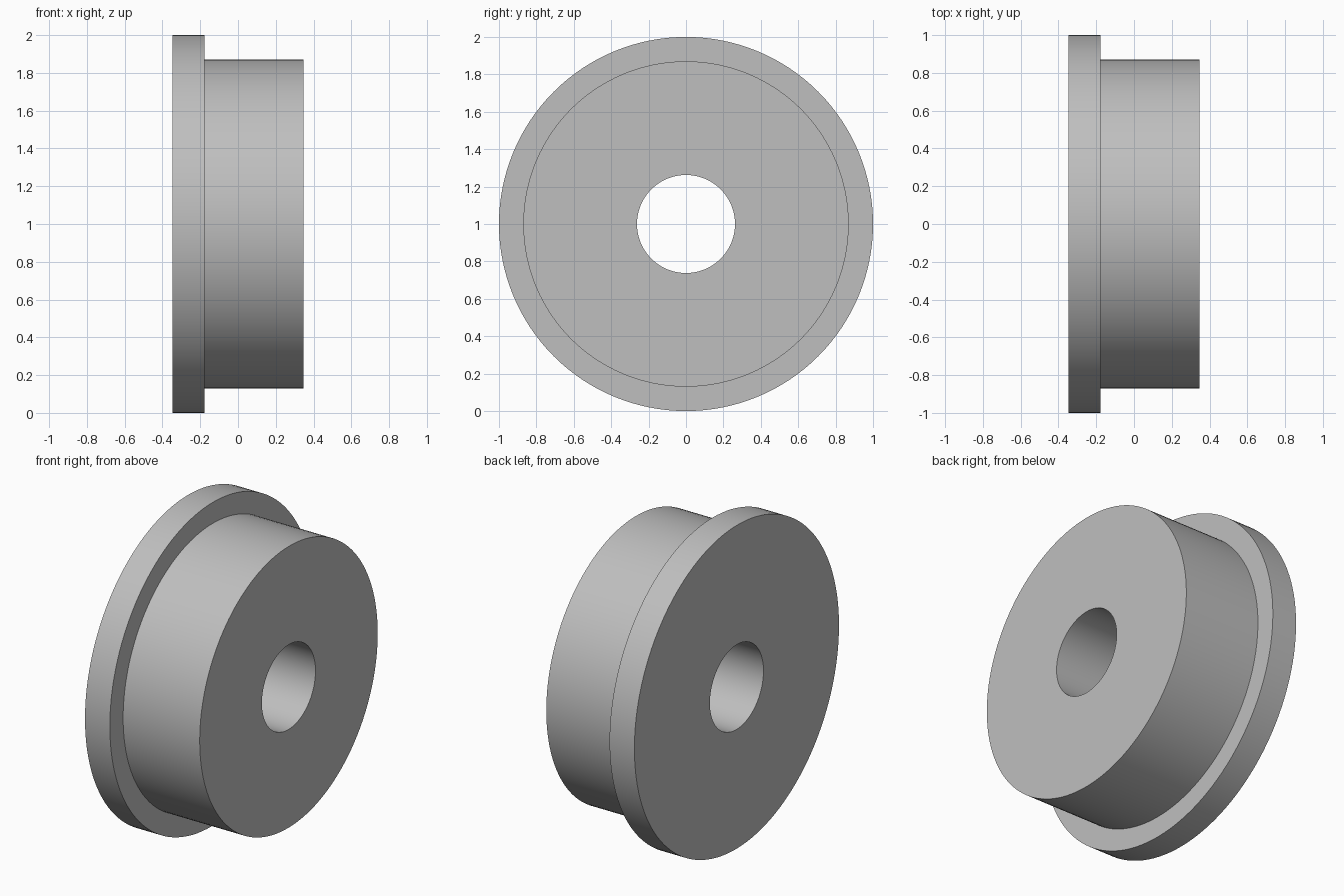
import bpy, bmesh, math
from mathutils import Matrix, Vector

cube = bpy.data.objects.get("Cube")
if cube:
    bpy.data.objects.remove(cube, do_unlink=True)

# Plain grey finish
grey = bpy.data.materials.new("plain_grey")
grey.use_nodes = True
colour = (0.52, 0.52, 0.52, 1)
grey.diffuse_color = colour
grey.node_tree.nodes["Principled BSDF"].inputs["Base Color"].default_value = colour

SEGMENTS = 128
FLANGE_RADIUS, BARREL_RADIUS, BORE_RADIUS = 1.0, 0.87, 0.262
LEFT, STEP, RIGHT = -0.347, -0.177, 0.347

# Closed cross-section (x, radius): bore, flange, step, barrel
profile = [
    (LEFT, BORE_RADIUS), (LEFT, FLANGE_RADIUS),
    (STEP, FLANGE_RADIUS), (STEP, BARREL_RADIUS),
    (RIGHT, BARREL_RADIUS), (RIGHT, BORE_RADIUS),
]

# Spin the section round the x axis
bm = bmesh.new()
verts = [bm.verts.new((x, 0, r)) for x, r in profile]
edges = [bm.edges.new((a, b)) for a, b in zip(verts, verts[1:] + verts[:1])]
bmesh.ops.spin(bm, geom=verts + edges, cent=(0, 0, 0), axis=(1, 0, 0),
               angle=math.tau, steps=SEGMENTS, use_duplicate=False)
bmesh.ops.remove_doubles(bm, verts=bm.verts, dist=0.0001)
bmesh.ops.recalc_face_normals(bm, faces=bm.faces)
bmesh.ops.translate(bm, verts=bm.verts, vec=(0, 0, FLANGE_RADIUS))

mesh = bpy.data.meshes.new("flanged_bushing")
bm.to_mesh(mesh)
bm.free()
mesh.materials.append(grey)
bushing = bpy.data.objects.new("flanged_bushing", mesh)
bpy.context.collection.objects.link(bushing)

# Smooth round walls, crisp rims
bpy.ops.object.select_all(action='DESELECT')
bushing.select_set(True)
bpy.context.view_layer.objects.active = bushing
bpy.ops.object.shade_smooth_by_angle(angle=math.radians(30))
